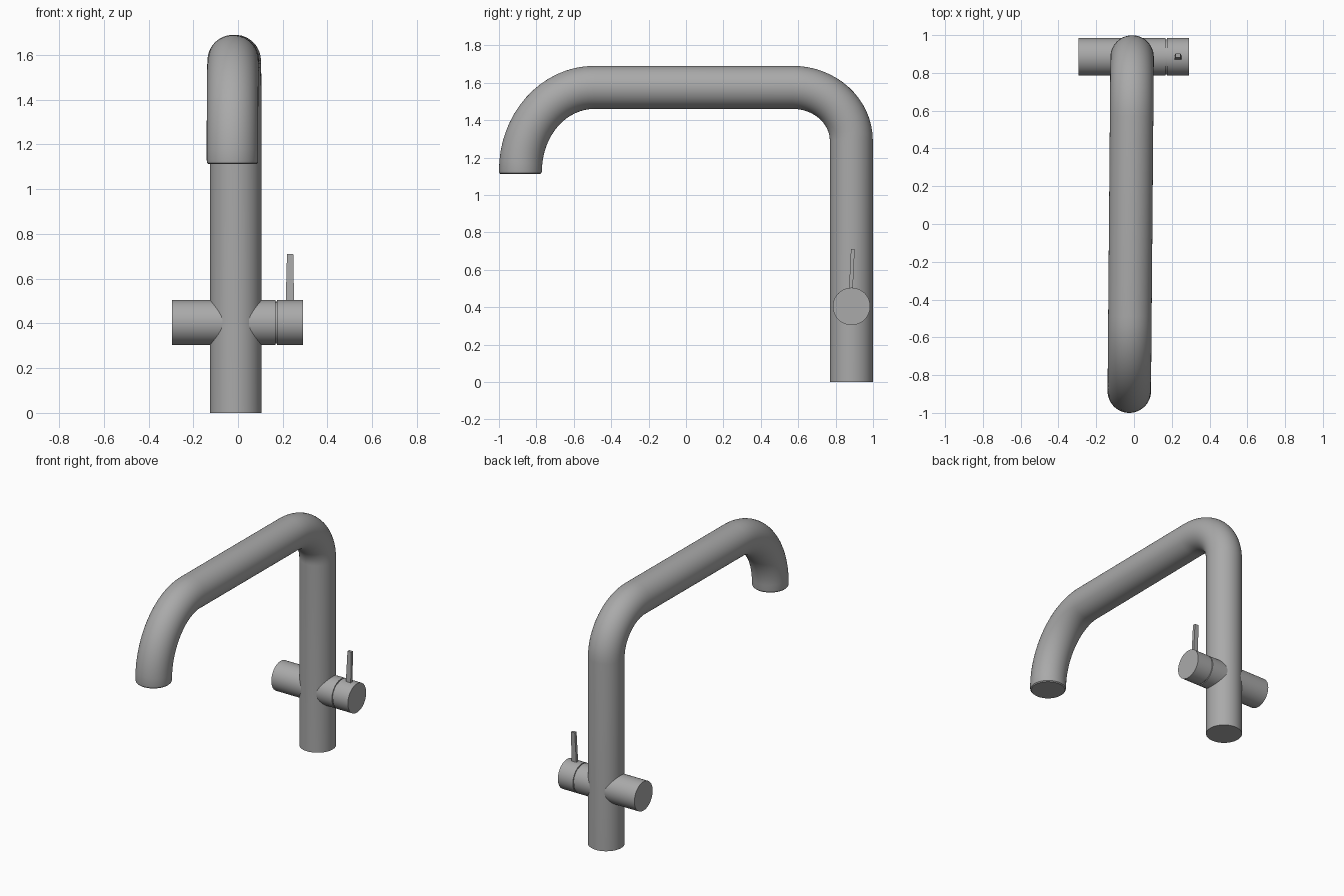
import bpy, bmesh, math
from mathutils import Vector

if "Cube" in bpy.data.objects:
    bpy.data.objects.remove(bpy.data.objects["Cube"])

steel = bpy.data.materials.new("brushed_grey")
steel.diffuse_color = (0.40, 0.40, 0.40, 1)
steel.use_nodes = True
steel.node_tree.nodes["Principled BSDF"].inputs["Base Color"].default_value = steel.diffuse_color


def finish(name, bm):
    bmesh.ops.recalc_face_normals(bm, faces=bm.faces)
    me = bpy.data.meshes.new(name)
    bm.to_mesh(me)
    bm.free()
    me.materials.append(steel)
    ob = bpy.data.objects.new(name, me)
    bpy.context.collection.objects.link(ob)
    bpy.ops.object.select_all(action='DESELECT')
    bpy.context.view_layer.objects.active = ob
    ob.select_set(True)
    bpy.ops.object.shade_smooth_by_angle(angle=math.radians(35))
    return ob


def sweep(name, rings, side, n=48):
    """Skin circles given as (centre, tangent, radius); side is a fixed cross axis."""
    bm = bmesh.new()
    loops = []
    for c, t, r in rings:
        u = (side - t * side.dot(t)).normalized()
        v = t.cross(u)
        loops.append([bm.verts.new(c + r * (math.cos(a) * u + math.sin(a) * v))
                      for a in (2 * math.pi * i / n for i in range(n))])
    for a, b in zip(loops, loops[1:]):
        for i in range(n):
            j = (i + 1) % n
            bm.faces.new((a[i], a[j], b[j], b[i]))
    bm.faces.new(loops[0])
    bm.faces.new(loops[-1])
    return finish(name, bm)


# Spout pipe: riser, rear bend, level run, front bend; swung very slightly sideways
R = 0.115
BACK = 0.884


def at(y, z):
    return Vector((-0.01 - 0.015 * (BACK - y) / 1.77, y, z))


rings = [(at(BACK, 0), Vector((0, 0, 1)), R)]
for (cy, cz, ry, rz, a0) in ((0.57, 1.29, BACK - 0.57, 0.285, 0),
                             (-0.49, 1.13, 0.395, 0.445, 90)):
    for i in range(17):
        a = math.radians(a0 + 90 * i / 16)
        t = Vector((0, -ry * math.sin(a), rz * math.cos(a))).normalized()
        rings.append((at(cy + ry * math.cos(a), cz + rz * math.sin(a)), t, R))
# softened outlet rim
down = Vector((0, 0, -1))
rings += [(at(-0.885, 1.118), down, R - 0.002), (at(-0.885, 1.112), down, R - 0.008)]
sweep("spout_pipe", rings, Vector((1, 0, 0)))

# Cross body with a narrow groove before the turning knob
X = Vector((1, 0, 0))
profile = [(-0.295, 0.1), (0.168, 0.1), (0.168, 0.093), (0.175, 0.093),
           (0.175, 0.1), (0.29, 0.1)]
sweep("valve_body_and_knob",
      [(Vector((x, 0.885, 0.404)), X, r) for x, r in profile], Vector((0, 0, 1)))

# Thin tapered lever leaning slightly back
bm = bmesh.new()
quads = []
for cx, cy, z, hx, hy in ((0.232, 0.881, 0.48, 0.019, 0.010),
                          (0.233, 0.892, 0.71, 0.014, 0.010)):
    quads.append([bm.verts.new((cx + sx * hx, cy + sy * hy, z))
                  for sx, sy in ((-1, -1), (1, -1), (1, 1), (-1, 1))])
for i in range(4):
    j = (i + 1) % 4
    bm.faces.new((quads[0][i], quads[0][j], quads[1][j], quads[1][i]))
bm.faces.new(quads[0])
bm.faces.new(quads[1])
finish("lever", bm)
